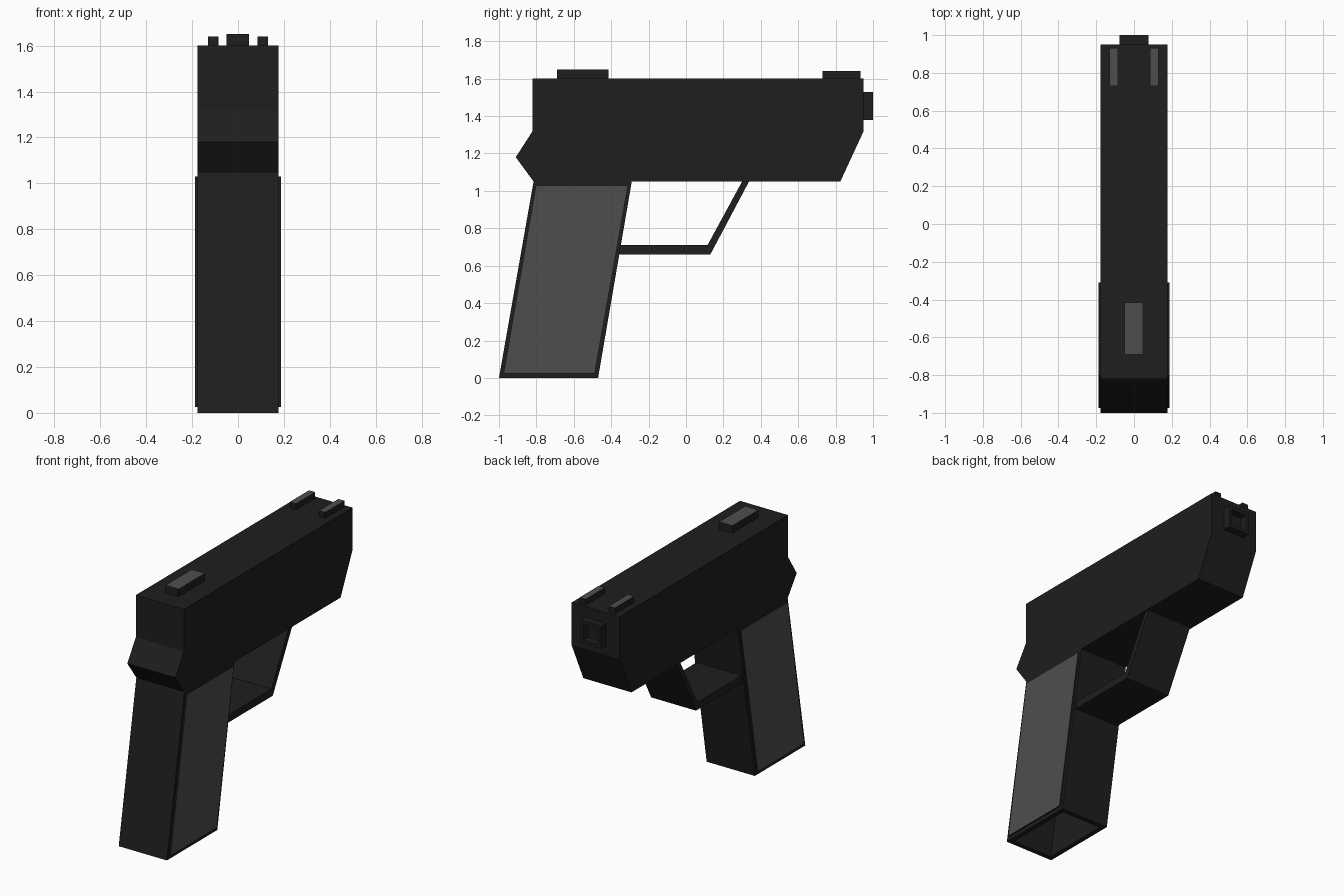
import bpy, bmesh
from mathutils import Vector

if "Cube" in bpy.data.objects:
    bpy.data.objects.remove(bpy.data.objects["Cube"])


def material(name, value):
    m = bpy.data.materials.new(name)
    m.diffuse_color = (value, value, value, 1)
    m.use_nodes = True
    m.node_tree.nodes["Principled BSDF"].inputs["Base Color"].default_value = m.diffuse_color
    return m


DARK = material("dark_metal", 0.013)
GREY = material("grey_panel", 0.076)


def finish(bm, name, accent=None):
    """Make the object; faces pointing along accent become grey."""
    bmesh.ops.recalc_face_normals(bm, faces=bm.faces)
    bm.normal_update()
    for f in bm.faces:
        if accent and f.normal.dot(Vector(accent)) > 0.9:
            f.material_index = 1
    me = bpy.data.meshes.new(name)
    bm.to_mesh(me)
    bm.free()
    me.materials.append(DARK)
    me.materials.append(GREY)
    ob = bpy.data.objects.new(name, me)
    bpy.context.collection.objects.link(ob)
    return ob


def prism(points, x0, x1):
    """Extrude a side profile of (y, z) points from x0 to x1."""
    bm = bmesh.new()
    face = bm.faces.new([bm.verts.new((x0, y, z)) for y, z in points])
    r = bmesh.ops.extrude_face_region(bm, geom=[face])
    verts = [v for v in r["geom"] if isinstance(v, bmesh.types.BMVert)]
    bmesh.ops.translate(bm, verts=verts, vec=(x1 - x0, 0, 0))
    bmesh.ops.recalc_face_normals(bm, faces=bm.faces)
    bm.normal_update()
    return bm


def box(x0, x1, y0, y1, z0, z1):
    return prism([(y0, z0), (y1, z0), (y1, z1), (y0, z1)], x0, x1)


def recess(bm, direction, rim, move):
    """Sink a rimmed hole into the face pointing along direction."""
    d = Vector(direction)
    face = max(bm.faces, key=lambda f: f.normal.dot(d))
    bmesh.ops.inset_region(bm, faces=[face], thickness=rim)
    r = bmesh.ops.extrude_discrete_faces(bm, faces=[face])
    bmesh.ops.translate(bm, verts=r["faces"][0].verts, vec=move)


W = 0.177

# Upper slide with its pointed rear and chamfered muzzle end
finish(prism([(-0.82, 1.6), (0.95, 1.6), (0.95, 1.32), (0.825, 1.05),
              (-0.815, 1.05), (-0.91, 1.18), (-0.82, 1.32)], -W, W), "slide")

# Slanted grip, open at the bottom
grip = prism([(-0.815, 1.05), (-0.29, 1.05), (-0.47, 0), (-1.0, 0)], -W, W)
recess(grip, (0, 0, -1), 0.045, (0, 0.053, 0.3))
finish(grip, "grip")

# Raised grip panels on both sides
panel = [(-0.802, 1.03), (-0.31, 1.03), (-0.488, 0.025), (-0.975, 0.025)]
for name, s in (("left", -1), ("right", 1)):
    finish(prism(panel, s * (W - 0.005), s * 0.187), name + "_grip_panel", (s, 0, 0))

# Trigger guard
finish(prism([(-0.35, 0.71), (0.115, 0.71), (0.3, 1.05), (0.337, 1.05),
              (0.13, 0.66), (-0.36, 0.66)], -0.165, 0.165), "trigger_guard")

# Square barrel end with a hole
muzzle = box(-0.077, 0.077, 0.95, 1.0, 1.38, 1.53)
recess(muzzle, (0, 1, 0), 0.03, (0, -0.048, 0))
finish(muzzle, "muzzle")

# Sights with grey tops
finish(box(-0.05, 0.047, -0.69, -0.415, 1.6, 1.65), "single_sight", (0, 0, 1))
for name, s in (("left", -1), ("right", 1)):
    finish(box(s * 0.085, s * 0.13, 0.73, 0.932, 1.6, 1.64), name + "_sight", (0, 0, 1))
